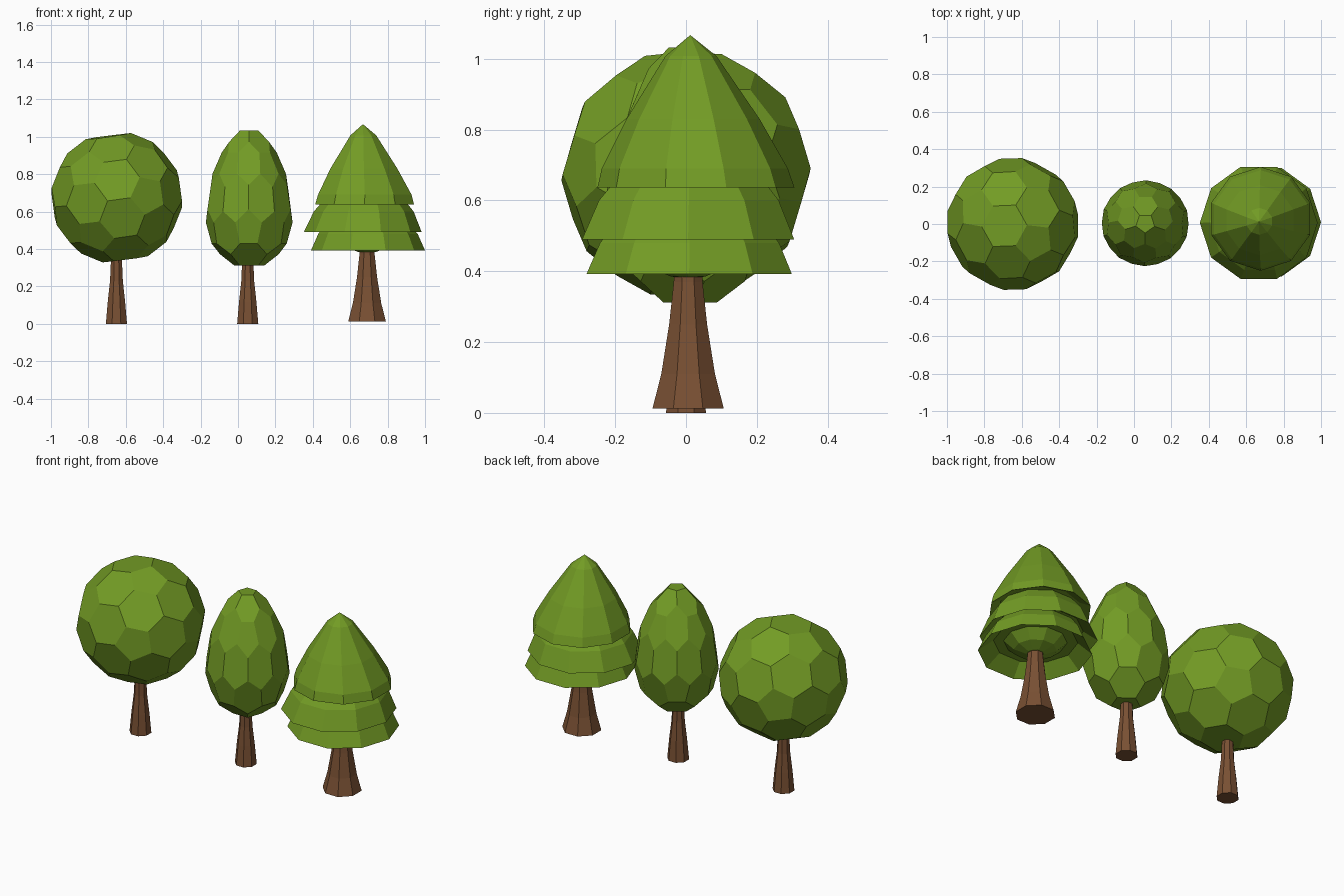
import bpy, bmesh, math
from mathutils import Vector, Euler

if "Cube" in bpy.data.objects:
    bpy.data.objects.remove(bpy.data.objects["Cube"])


def material(name, rgb):
    m = bpy.data.materials.new(name)
    m.diffuse_color = (*rgb, 1)
    m.use_nodes = True
    m.node_tree.nodes["Principled BSDF"].inputs["Base Color"].default_value = m.diffuse_color
    return m


GREEN = material("leaf green", (0.17, 0.33, 0.018))
BROWN = material("bark brown", (0.19, 0.08, 0.033))


def finish(name, bm, mat):
    bmesh.ops.recalc_face_normals(bm, faces=bm.faces[:])
    me = bpy.data.meshes.new(name)
    bm.to_mesh(me)
    bm.free()
    me.materials.append(mat)
    ob = bpy.data.objects.new(name, me)
    bpy.context.collection.objects.link(ob)
    return ob


def faceted_ball(name, centre, size, taper, tilt):
    """Ball of pentagons and hexagons, made as the hull of icosphere face centres."""
    src = bmesh.new()
    bmesh.ops.create_icosphere(src, subdivisions=2, radius=1)
    rot = Euler(tilt).to_matrix()
    pts = [rot @ f.calc_center_median().normalized() for f in src.faces]
    src.free()
    bm = bmesh.new()
    for p in pts:
        k = 1 - taper * p.z
        bm.verts.new((centre[0] + size[0] * p.x * k,
                      centre[1] + size[1] * p.y * k,
                      centre[2] + size[2] * p.z))
    bmesh.ops.convex_hull(bm, input=bm.verts[:])
    bmesh.ops.dissolve_limit(bm, angle_limit=math.radians(8),
                             verts=bm.verts[:], edges=bm.edges[:])
    return finish(name, bm, GREEN)


def lathe(name, profile, sides, mat, turn=0.0):
    """Rings of (x, y, z, radius); a zero radius makes a point."""
    bm = bmesh.new()
    rings = []
    for x, y, z, r in profile:
        if r == 0:
            rings.append([bm.verts.new((x, y, z))] * sides)
        else:
            rings.append([bm.verts.new((x + r * math.cos(turn + 2 * math.pi * i / sides),
                                        y + r * math.sin(turn + 2 * math.pi * i / sides), z))
                          for i in range(sides)])
    for a, b in zip(rings, rings[1:]):
        for i in range(sides):
            j = (i + 1) % sides
            vs = list(dict.fromkeys((a[i], a[j], b[j], b[i])))
            bm.faces.new(vs)
    for ring in (rings[0], rings[-1]):
        if ring[0] is not ring[1]:
            bm.faces.new(ring)
    return finish(name, bm, mat)


def trunk(name, x, y, profile):
    lathe(name, [(x, y, z, r) for z, r in profile], 8, BROWN, math.pi / 8)


# round tree
faceted_ball("round_tree_crown", (-0.648, 0, 0.674), (0.356, 0.356, 0.354), 0, (0.35, 0.3, 0.2))
trunk("round_tree_trunk", -0.65, 0, [(0, 0.061), (0.12, 0.05), (0.23, 0.037), (0.40, 0.029)])

# egg-shaped tree
faceted_ball("oval_tree_crown", (0.06, 0.004, 0.672), (0.228, 0.224, 0.378), 0.24, (0, 0, 0.3))
trunk("oval_tree_trunk", 0.052, 0, [(0, 0.061), (0.12, 0.05), (0.23, 0.037), (0.40, 0.03)])

# pine tree: three overlapping skirts, hollowed underneath
lathe("pine_top_tier", [
    (0.668, 0.012, 1.067, 0), (0.67, 0.014, 1.008, 0.072), (0.673, 0.02, 0.83, 0.188),
    (0.678, 0.025, 0.69, 0.263), (0.677, 0.028, 0.637, 0.278),
    (0.675, 0.02, 0.67, 0.22), (0.675, 0.01, 0.66, 0)], 10, GREEN, math.pi / 10)
lathe("pine_middle_tier", [
    (0.675, 0.01, 0.76, 0), (0.675, 0.01, 0.68, 0.20), (0.672, 0.008, 0.60, 0.267),
    (0.667, 0.006, 0.49, 0.315),
    (0.67, 0.006, 0.54, 0.24), (0.675, 0.006, 0.53, 0)], 10, GREEN)
lathe("pine_bottom_tier", [
    (0.68, 0.01, 0.60, 0), (0.685, 0.01, 0.55, 0.21), (0.695, 0.01, 0.48, 0.266),
    (0.695, 0.009, 0.392, 0.305),
    (0.69, 0.008, 0.46, 0.225), (0.69, 0.006, 0.46, 0.17),
    (0.69, 0.006, 0.41, 0.115), (0.69, 0.006, 0.385, 0.05), (0.69, 0.006, 0.38, 0)], 10, GREEN)
trunk("pine_trunk", 0.69, 0.006, [(0.012, 0.109), (0.11, 0.082), (0.25, 0.058),
                                  (0.37, 0.044), (0.45, 0.042)])
